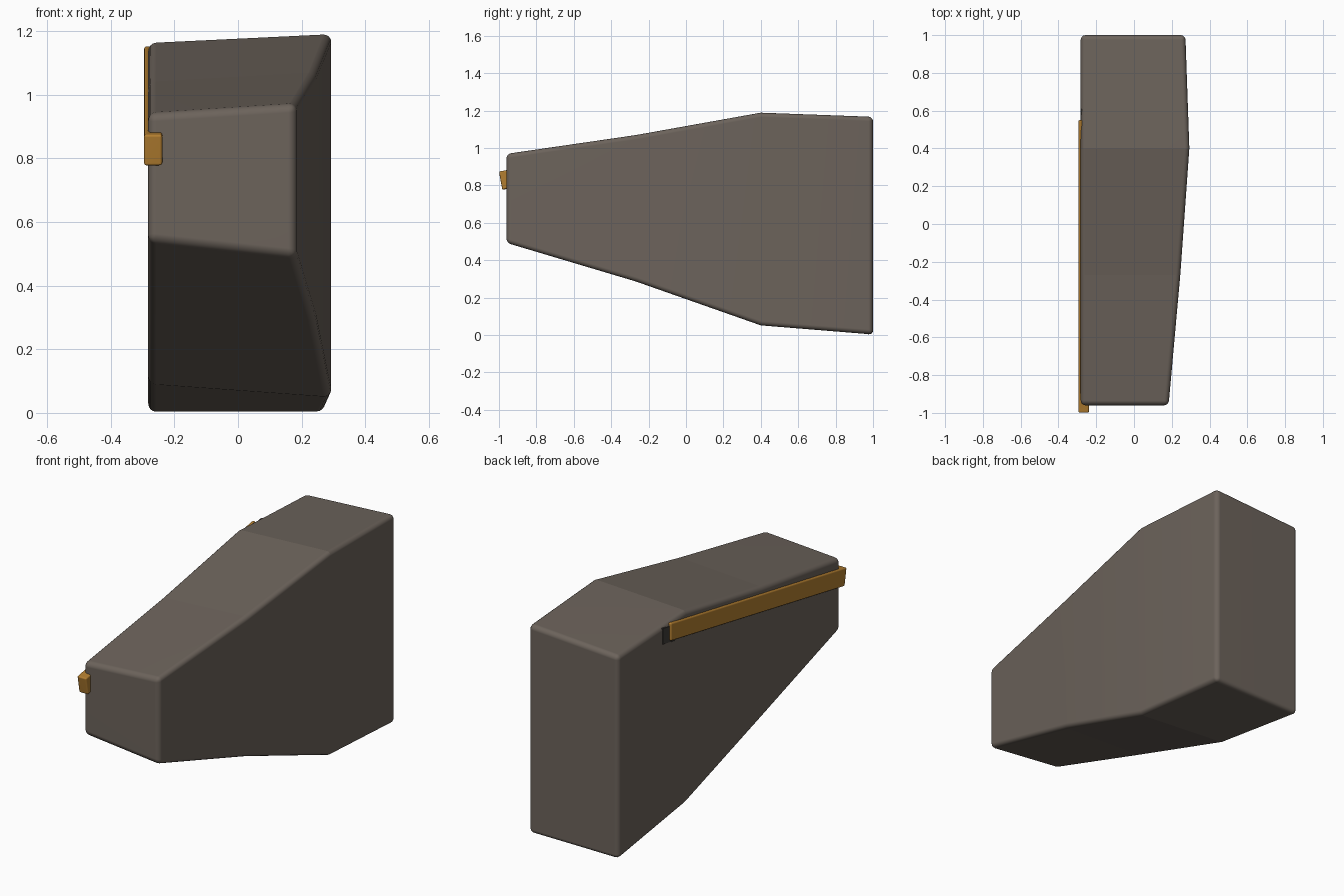
import bpy, bmesh, math

if "Cube" in bpy.data.objects:
    bpy.data.objects.remove(bpy.data.objects["Cube"])


def material(name, color):
    m = bpy.data.materials.new(name)
    m.diffuse_color = (*color, 1)
    m.use_nodes = True
    m.node_tree.nodes["Principled BSDF"].inputs["Base Color"].default_value = m.diffuse_color
    return m


def loft(name, rings, mat, radius, segments, crease_y=()):
    """Skin closed rings, round the outer edges, keep the given y folds crisp."""
    bm = bmesh.new()
    vs = [[bm.verts.new(p) for p in r] for r in rings]
    n = len(rings[0])
    for a, b in zip(vs, vs[1:]):
        for i in range(n):
            j = (i + 1) % n
            bm.faces.new((a[i], a[j], b[j], b[i]))
    bm.faces.new(vs[0][::-1])
    bm.faces.new(vs[-1])
    bmesh.ops.recalc_face_normals(bm, faces=bm.faces)

    def on_fold(e, folds):
        return any(all(abs(v.co.y - y) < 1e-3 for v in e.verts) for y in folds)

    inner = {y for y in crease_y}
    edges = [e for e in bm.edges if not on_fold(e, inner)]
    bmesh.ops.bevel(bm, geom=edges, offset=radius, segments=segments,
                    profile=0.5, affect='EDGES', clamp_overlap=True)
    for e in bm.edges:
        if on_fold(e, inner):
            e.smooth = False
    me = bpy.data.meshes.new(name)
    bm.to_mesh(me)
    bm.free()
    ob = bpy.data.objects.new(name, me)
    bpy.context.collection.objects.link(ob)
    me.materials.append(mat)
    bpy.ops.object.select_all(action='DESELECT')
    ob.select_set(True)
    bpy.context.view_layer.objects.active = ob
    bpy.ops.object.shade_smooth_by_angle(angle=math.radians(35))
    wn = ob.modifiers.new("face_normals", 'WEIGHTED_NORMAL')
    wn.keep_sharp = True
    return ob


brown = material("brown_shell", (0.15, 0.125, 0.105))
dark = material("dark_groove", (0.05, 0.045, 0.04))
amber = material("amber_trim", (0.45, 0.21, 0.03))

# Tapered body: y, right x, left bottom/top z, right bottom/top z
LEFT = -0.282
sections = [
    (-0.96, 0.183, 0.54, 0.94, 0.49, 0.97),
    (-0.27, 0.245, 0.31, 1.04, 0.285, 1.07),
    (0.40, 0.293, 0.09, 1.162, 0.05, 1.19),
    (1.00, 0.272, 0.0, 1.135, 0.003, 1.168),
]
loft("body_shell",
     [[(LEFT, y, lb), (xr, y, rb), (xr, y, rt), (LEFT, y, lt)]
      for y, xr, lb, lt, rb, rt in sections],
     brown, 0.025, 4, crease_y=(-0.27, 0.40))


# Sloping strip that follows the upper left edge
def strip_rings(profile, z0, height, slope=0.18):
    low, high = [], []
    for x, y in profile:
        z = z0 + (y + 1) * slope
        low.append((x, y + (0.018 if y < -0.98 else 0), z))
        high.append((x, y, z + height))
    return [low, high]


# Amber trim hooking around the front corner
loft("amber_trim",
     strip_rings([(-0.295, -1.0), (-0.238, -1.0), (-0.238, -0.95),
                  (-0.272, -0.95), (-0.272, 0.55), (-0.295, 0.55)], 0.776, 0.098),
     amber, 0.008, 3)

# Thin dark groove end showing just behind the trim
loft("trim_groove",
     strip_rings([(-0.284, 0.50), (-0.26, 0.50), (-0.26, 0.61), (-0.284, 0.61)],
                 0.766, 0.09),
     dark, 0.001, 1)
